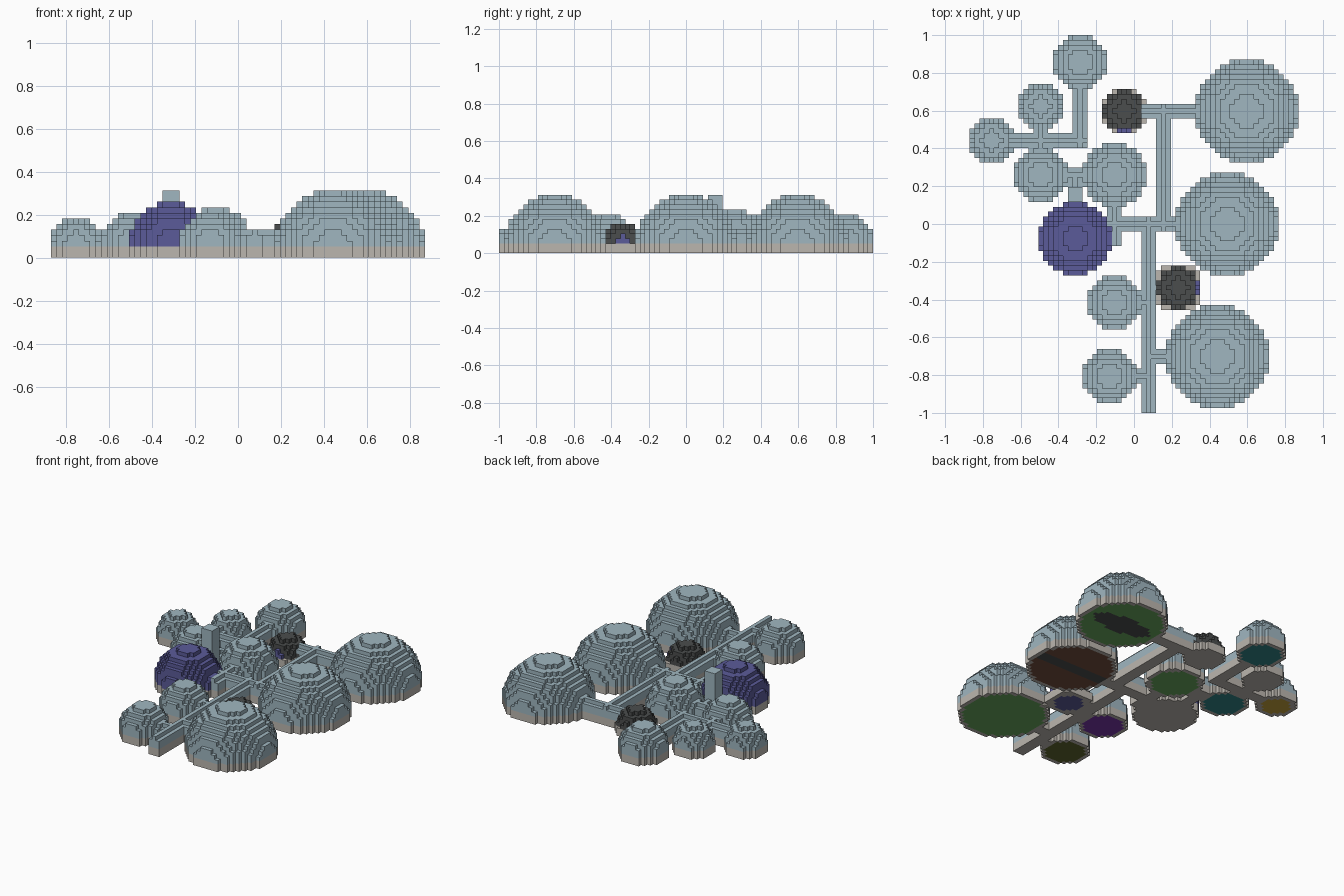
import bpy, bmesh

cube = bpy.data.objects.get("Cube")
if cube:
    bpy.data.objects.remove(cube, do_unlink=True)

U = 2 / 77            # size of one block
NX, NY = 67, 77       # grid footprint

COLOURS = {
    "pale_blue": (0.35, 0.47, 0.53), "warm_grey": (0.50, 0.47, 0.43),
    "indigo": (0.105, 0.105, 0.32), "charcoal": (0.07, 0.075, 0.075),
    "green": (0.14, 0.40, 0.11), "brown": (0.17, 0.076, 0.048),
    "teal": (0.03, 0.24, 0.25), "gold": (0.56, 0.36, 0.042),
    "violet": (0.19, 0.037, 0.40), "olive": (0.11, 0.13, 0.027),
}
MATS = {}
for name, rgb in COLOURS.items():
    mat = bpy.data.materials.new(name)
    mat.use_nodes = True
    mat.diffuse_color = (*rgb, 1)
    mat.node_tree.nodes["Principled BSDF"].inputs["Base Color"].default_value = (*rgb, 1)
    MATS[name] = mat

cells = {}            # (x, y, z) -> (part, colour)


def dome(part, x, y, size, floor="warm_grey", shell="pale_blue", centre=2, lip=0):
    """Stepped half sphere on a two-block plinth, x and y being its low corner."""
    r, h = size / 2, size // 2
    for i in range(-h, h + 1):
        for j in range(-h, h + 1):
            flat = i * i + j * j
            for k in range(centre + h + 1):
                rise = max(0, k - centre)
                limit = (r + lip) ** 2 if k < 2 else r * r
                if flat + rise * rise > limit:
                    continue
                colour = shell if k > 1 else "warm_grey"
                if k == 0 and flat <= (r - 1) ** 2:
                    colour = floor
                cells[x + h + i, y + h + j, k] = (part, colour)


def tunnel(part, x0, x1, y0, y1):
    """Three-wide corridor with a raised middle ridge."""
    along_x = x1 - x0 > y1 - y0
    for x in range(x0, x1):
        for y in range(y0, y1):
            middle = (y == y0 + 1) if along_x else (x == x0 + 1)
            for k in range(5 if middle else 4):
                cells.setdefault((x, y, k), (part, "pale_blue" if k > 1 else "warm_grey"))


def paint(x, y, z, colour):
    if (x, y, z) in cells:
        cells[x, y, z] = (cells[x, y, z][0], colour)


# Large domes
dome("back_large_dome", 46, 51, 21, "green", centre=1)
dome("middle_large_dome", 42, 28, 21, "brown", centre=1)
dome("front_large_dome", 40, 1, 21, "green", centre=1)
# Medium and small domes
dome("indigo_dome", 14, 28, 15, shell="indigo")
dome("central_dome", 23, 42, 13, "green")
dome("side_dome", 9, 43, 11, "teal")
dome("back_dome", 17, 66, 11, "teal")
dome("front_inner_dome", 24, 17, 11, "violet")
dome("front_outer_dome", 23, 2, 11, "olive")
dome("outer_small_dome", 0, 51, 9, "gold")
dome("back_small_dome", 10, 58, 9)
# Dark domes
dome("back_dark_dome", 27, 57, 9, shell="charcoal", centre=1)
dome("front_dark_dome", 38, 21, 9, "indigo", "charcoal", centre=1, lip=0.5)

# Doorways of the dark domes
for z, half in ((2, 1), (3, 0)):
    for s in range(-half, half + 1):
        paint(46, 25 + s, z, "indigo")
        paint(31 + s, 57, z, "indigo")

# Floor markings: dark pool and dark strip
for i in range(-9, 10):
    for j in range(-3, 4):
        if (i / 8) ** 2 + (j / 3.2) ** 2 <= 1:
            paint(56 + i, 61 + j, 0, "charcoal")
        if abs(j) < 2 and i * i + j * j < 90:
            paint(52 + i, 38 + j, 0, "charcoal")

# Chimney behind the indigo dome
for x in range(20, 23):
    for y in range(43, 46):
        for z in range(12):
            cells[x, y, z] = ("chimney", "pale_blue" if z > 1 else "warm_grey")

# Corridors
tunnel("main_corridor", 35, 38, 0, 40)
tunnel("cross_corridor", 28, 43, 37, 40)
tunnel("central_dome_corridor", 28, 31, 34, 44)
tunnel("rear_corridor", 38, 41, 37, 63)
tunnel("rear_cross_corridor", 35, 48, 60, 63)
tunnel("front_large_link", 37, 42, 10, 13)
tunnel("front_outer_link", 31, 36, 6, 9)
tunnel("front_inner_link", 31, 36, 21, 24)
tunnel("side_cross_corridor", 7, 24, 54, 57)
tunnel("back_dome_corridor", 21, 24, 54, 68)
tunnel("side_corridor", 13, 16, 52, 60)
tunnel("side_central_link", 18, 25, 47, 50)
tunnel("indigo_dome_link", 20, 23, 40, 49)


def build(part, blocks):
    """Mesh the exposed block faces of one part."""
    bm = bmesh.new()
    verts, slots = {}, []
    for cell, colour in blocks:
        if colour not in slots:
            slots.append(colour)
        for axis in range(3):
            for side in (0, 1):
                near = list(cell)
                near[axis] += 2 * side - 1
                if tuple(near) in cells:
                    continue
                ring = []
                for b, c in ((0, 0), (1, 0), (1, 1), (0, 1)):
                    p = list(cell)
                    p[axis] += side
                    p[(axis + 1) % 3] += b
                    p[(axis + 2) % 3] += c
                    p = tuple(p)
                    if p not in verts:
                        verts[p] = bm.verts.new(((p[0] - NX / 2) * U, (p[1] - NY / 2) * U, p[2] * U))
                    ring.append(verts[p])
                face = bm.faces.new(ring if side else ring[::-1])
                face.material_index = slots.index(colour)
    mesh = bpy.data.meshes.new(part)
    bm.to_mesh(mesh)
    bm.free()
    for colour in slots:
        mesh.materials.append(MATS[colour])
    bpy.context.collection.objects.link(bpy.data.objects.new(part, mesh))


parts = {}
for cell, (part, colour) in cells.items():
    parts.setdefault(part, []).append((cell, colour))
for part, blocks in parts.items():
    build(part, blocks)
